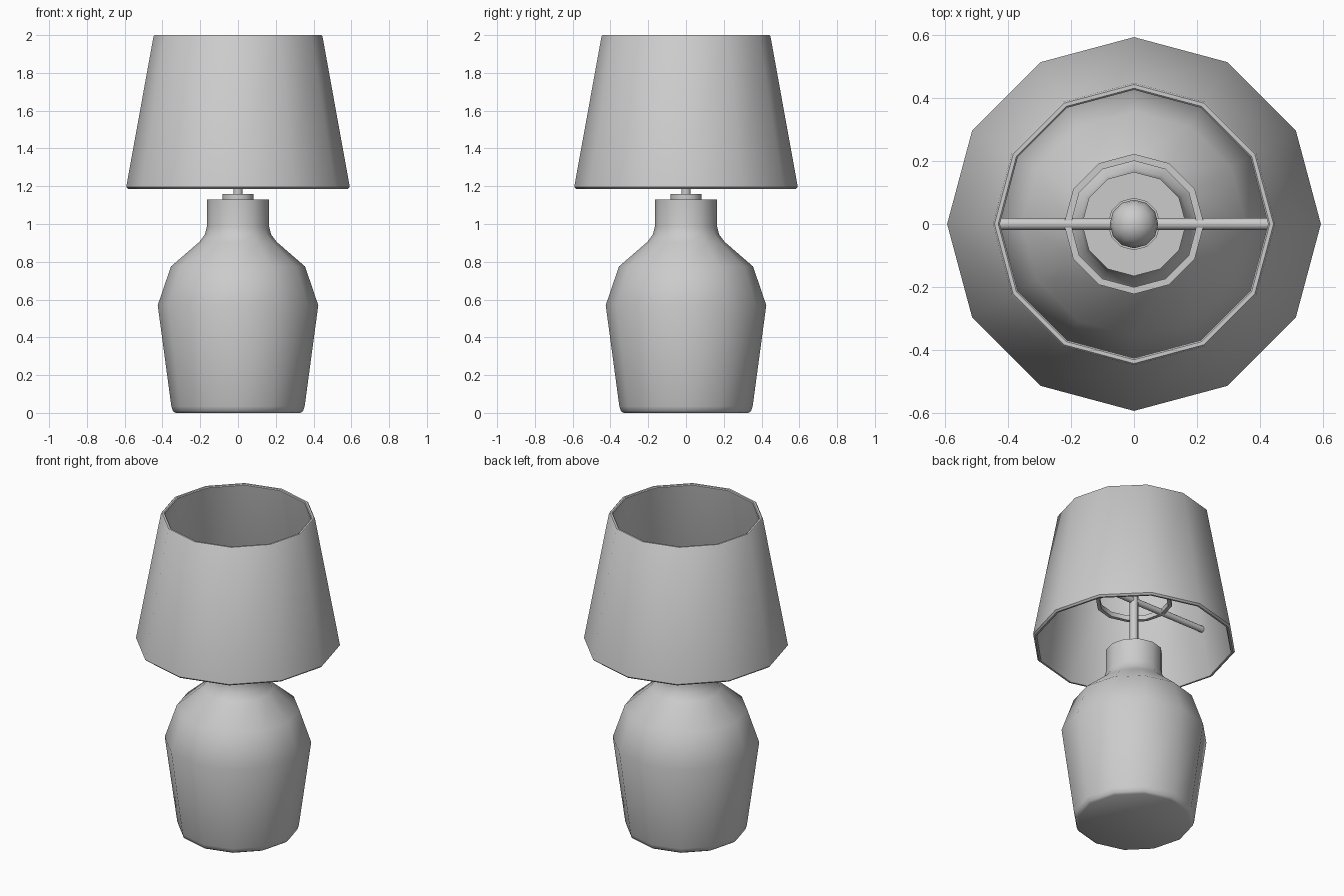
import bpy, bmesh, math

if "Cube" in bpy.data.objects:
    bpy.data.objects.remove(bpy.data.objects["Cube"])

SIDES = 12


def finish(name, bm, angle=40):
    bmesh.ops.recalc_face_normals(bm, faces=bm.faces)
    mesh = bpy.data.meshes.new(name)
    bm.to_mesh(mesh)
    bm.free()
    ob = bpy.data.objects.new(name, mesh)
    bpy.context.collection.objects.link(ob)
    bpy.ops.object.select_all(action='DESELECT')
    ob.select_set(True)
    bpy.context.view_layer.objects.active = ob
    bpy.ops.object.shade_smooth_by_angle(angle=math.radians(angle))
    return ob


def lathe(name, profile, sides=SIDES, closed=False):
    # Revolve (radius, z) points; open profiles get end caps
    bm = bmesh.new()
    rings = []
    for r, z in profile:
        rings.append([bm.verts.new((r * math.cos(2 * math.pi * i / sides),
                                    r * math.sin(2 * math.pi * i / sides), z))
                      for i in range(sides)])
    pairs = list(zip(rings, rings[1:]))
    if closed:
        pairs.append((rings[-1], rings[0]))
    else:
        bm.faces.new(rings[0][::-1])
        bm.faces.new(rings[-1])
    for a, b in pairs:
        for i in range(sides):
            j = (i + 1) % sides
            bm.faces.new((a[i], a[j], b[j], b[i]))
    return finish(name, bm)


# Vase-shaped base with straight neck
lathe("lamp_base", [(0.33, 0.0), (0.345, 0.01), (0.353, 0.035), (0.425, 0.57),
                    (0.355, 0.775), (0.205, 0.905), (0.175, 0.945),
                    (0.165, 0.985), (0.165, 1.13)])

# Collar and upright stem
lathe("collar", [(0.083, 1.12), (0.083, 1.16)])
lathe("stem", [(0.025, 1.15), (0.025, 1.64)])

# Hollow tapered shade with softened rims
lathe("shade", [(0.582, 1.185), (0.592, 1.195), (0.447, 1.995), (0.442, 2.0),
                (0.43, 2.0), (0.425, 1.995), (0.566, 1.195), (0.571, 1.185)],
      closed=True)

# Support ring inside the shade
lathe("support_ring", [(0.2, 1.46), (0.222, 1.46), (0.222, 1.49), (0.2, 1.49)],
      closed=True)

# Cross bar reaching the shade walls
bar = lathe("cross_bar", [(0.019, -0.515), (0.019, 0.515)])
bar.rotation_euler = (0, math.pi / 2, 0)
bar.location = (0, 0, 1.475)

# Round bulb on the stem
bm = bmesh.new()
bmesh.ops.create_uvsphere(bm, u_segments=12, v_segments=8, radius=0.077)
bulb = finish("bulb", bm, 50)
bulb.location = (0, 0, 1.67)
